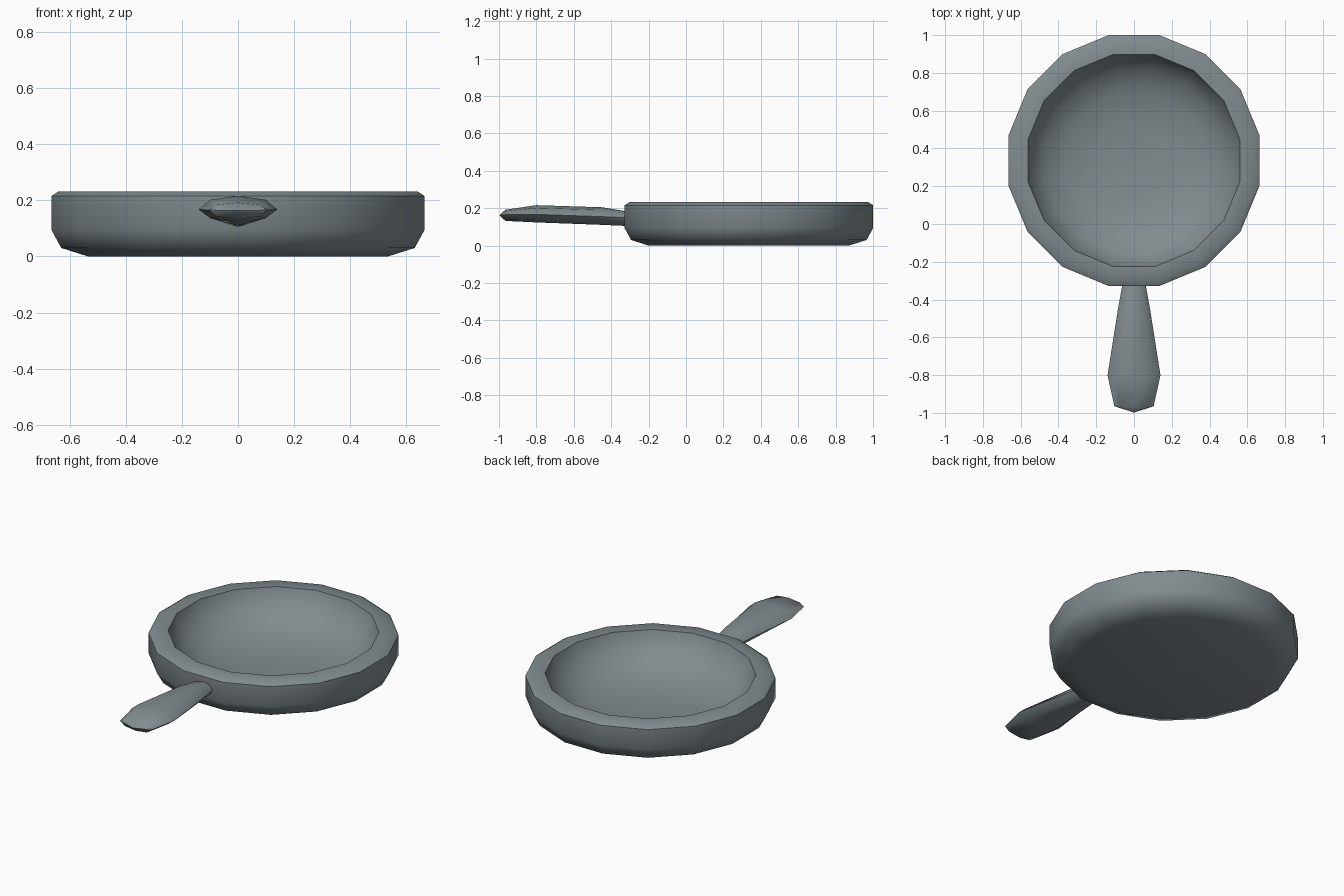
import bpy, bmesh, math

if "Cube" in bpy.data.objects:
    bpy.data.objects.remove(bpy.data.objects["Cube"])

iron = bpy.data.materials.new("grey_iron")
iron.diffuse_color = (0.22, 0.26, 0.275, 1)
iron.use_nodes = True
iron.node_tree.nodes["Principled BSDF"].inputs["Base Color"].default_value = iron.diffuse_color


def loft(name, rings, start=None, end=None):
    """Skin rings of points; close each end with a tip point or a flat cap."""
    bm = bmesh.new()
    loops = [[bm.verts.new(p) for p in r] for r in rings]
    n = len(loops[0])
    for a, b in zip(loops, loops[1:]):
        for i in range(n):
            j = (i + 1) % n
            bm.faces.new((a[i], a[j], b[j], b[i]))
    for ring, tip in ((loops[0], start), (loops[-1], end)):
        if tip:
            t = bm.verts.new(tip)
            for i in range(n):
                bm.faces.new((ring[i], ring[(i + 1) % n], t))
        else:
            bm.faces.new(ring)
    bmesh.ops.recalc_face_normals(bm, faces=bm.faces)
    me = bpy.data.meshes.new(name)
    bm.to_mesh(me)
    bm.free()
    me.materials.append(iron)
    ob = bpy.data.objects.new(name, me)
    bpy.context.collection.objects.link(ob)
    bpy.ops.object.select_all(action='DESELECT')
    ob.select_set(True)
    bpy.context.view_layer.objects.active = ob
    bpy.ops.object.shade_smooth_by_angle(angle=math.radians(46))
    return ob


# Pan body: 16-sided turned profile, underside -> rim -> inner bowl -> floor
SIDES, CY = 16, 0.336
profile = [(0.545, 0.0), (0.642, 0.03), (0.678, 0.095), (0.678, 0.215),
           (0.652, 0.232), (0.572, 0.232), (0.558, 0.19), (0.49, 0.105),
           (0.37, 0.05), (0.2, 0.02)]
rings = []
for r, z in profile:
    rings.append([(r * math.cos((i + 0.5) * math.tau / SIDES),
                   CY + r * math.sin((i + 0.5) * math.tau / SIDES), z)
                  for i in range(SIDES)])
loft("pan_body", rings)

# Handle: eight-sided flattened sections (y, half width, bottom, side, top)
sections = [(-0.29, 0.055, 0.105, 0.145, 0.175),
            (-0.34, 0.065, 0.106, 0.15, 0.187),
            (-0.45, 0.085, 0.111, 0.155, 0.205),
            (-0.80, 0.14, 0.124, 0.167, 0.216),
            (-0.965, 0.104, 0.132, 0.165, 0.192)]
rings = []
for y, w, lo, mid, hi in sections:
    ring = []
    for i in range(8):
        c, s = math.cos(i * math.tau / 8), math.sin(i * math.tau / 8)
        ring.append((w * c, y, mid + s * ((hi - mid) if s > 0 else (mid - lo))))
    rings.append(ring)
loft("handle", rings, end=(0, -0.998, 0.163))
